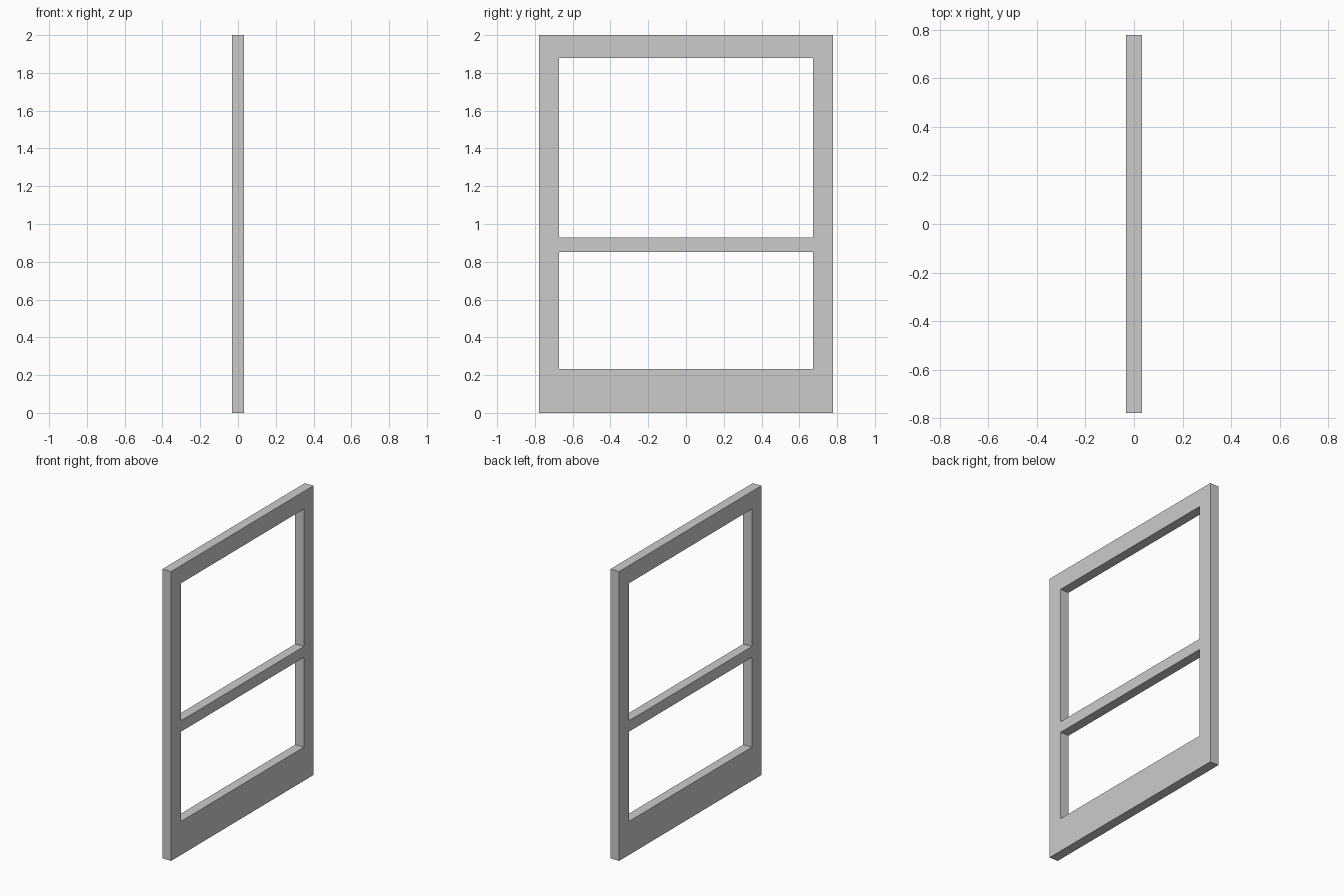
import bpy, bmesh

if "Cube" in bpy.data.objects:
    bpy.data.objects.remove(bpy.data.objects["Cube"])

HALF_T = 0.033                                # half thickness along x
YS = [-0.777, -0.672, 0.672, 0.777]           # stile edges
ZS = [0.0, 0.232, 0.852, 0.928, 1.878, 2.0]   # rail edges
OPENINGS = {(1, 1), (1, 3)}                   # lower and upper panes

# Flat frame outline: a grid of cells with the two openings left out
bm = bmesh.new()
grid = [[bm.verts.new((-HALF_T, y, z)) for z in ZS] for y in YS]
for i in range(len(YS) - 1):
    for j in range(len(ZS) - 1):
        if (i, j) not in OPENINGS:
            bm.faces.new((grid[i][j], grid[i + 1][j],
                          grid[i + 1][j + 1], grid[i][j + 1]))

# Thicken into one solid frame of stiles and rails
ret = bmesh.ops.extrude_face_region(bm, geom=bm.faces[:])
moved = [g for g in ret["geom"] if isinstance(g, bmesh.types.BMVert)]
bmesh.ops.translate(bm, verts=moved, vec=(2 * HALF_T, 0, 0))
bmesh.ops.recalc_face_normals(bm, faces=bm.faces[:])

mesh = bpy.data.meshes.new("window_frame")
bm.to_mesh(mesh)
bm.free()
bpy.context.collection.objects.link(bpy.data.objects.new("window_frame", mesh))
